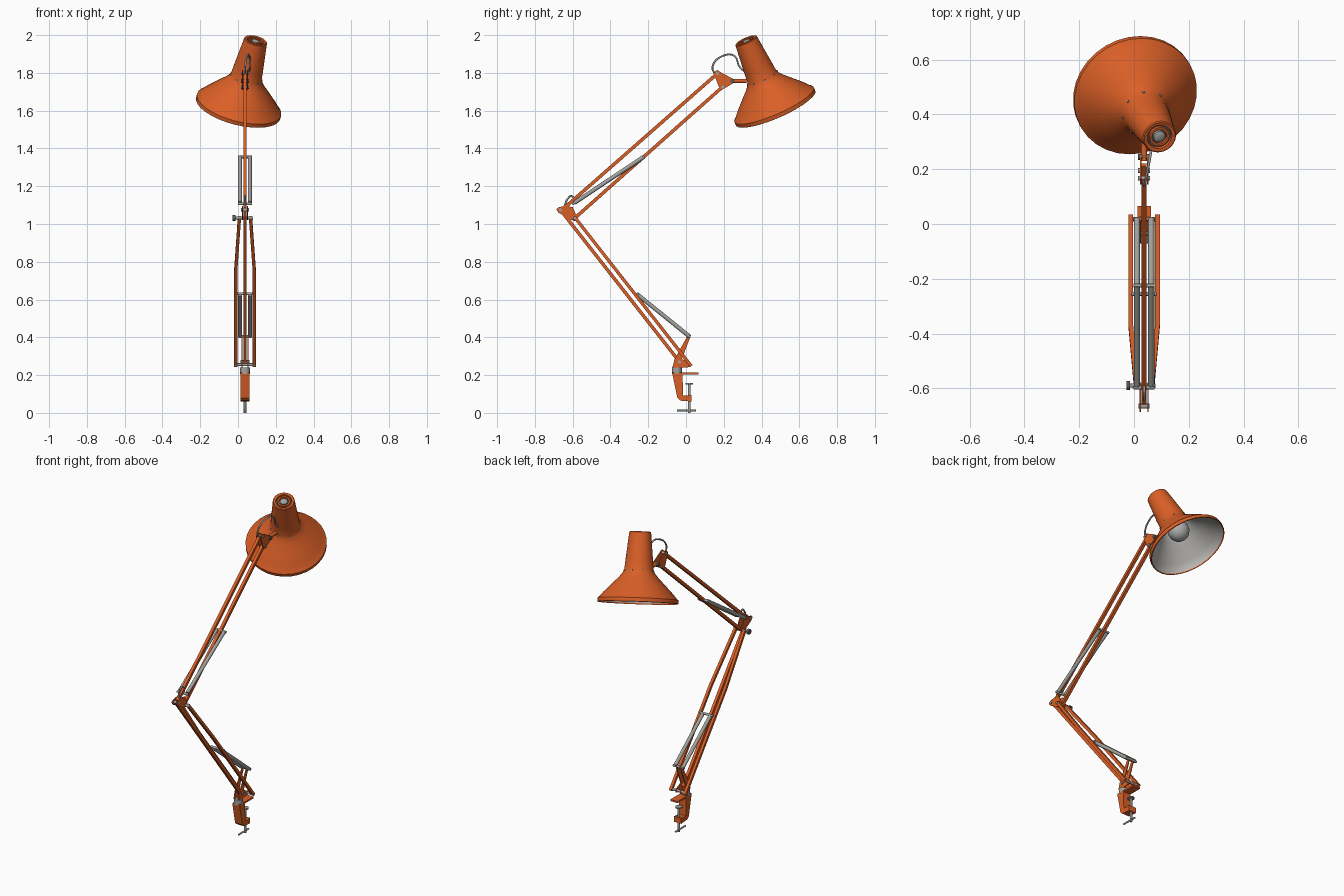
import bpy, bmesh, math
from mathutils import Vector

if "Cube" in bpy.data.objects:
    bpy.data.objects.remove(bpy.data.objects["Cube"])

CX = 0.037  # the arm's middle plane


def mat(name, c):
    m = bpy.data.materials.new(name)
    m.diffuse_color = (*c, 1)
    m.use_nodes = True
    m.node_tree.nodes["Principled BSDF"].inputs["Base Color"].default_value = m.diffuse_color
    return m


ORANGE = mat("orange paint", (0.70, 0.115, 0.02))
STEEL = mat("steel", (0.36, 0.36, 0.34))
DARK = mat("dark metal", (0.10, 0.10, 0.10))
LINING = mat("pale grey lining", (0.50, 0.49, 0.47))
BULB = mat("bulb grey", (0.42, 0.42, 0.42))


def finish(name, bm, m, smooth=True):
    bmesh.ops.recalc_face_normals(bm, faces=bm.faces)
    me = bpy.data.meshes.new(name)
    bm.to_mesh(me)
    bm.free()
    me.materials.append(m)
    if smooth:
        me.shade_smooth()
        me.set_sharp_from_angle(angle=math.radians(35))
    ob = bpy.data.objects.new(name, me)
    bpy.context.collection.objects.link(ob)
    return ob


def rod(name, a, b, r, m, seg=16):
    a, b = Vector(a), Vector(b)
    bm = bmesh.new()
    bmesh.ops.create_cone(bm, cap_ends=True, segments=seg, radius1=r, radius2=r, depth=(b - a).length)
    ob = finish(name, bm, m)
    ob.location = (a + b) / 2
    ob.rotation_euler = (b - a).to_track_quat('Z', 'Y').to_euler()
    return ob


def cross(name, y, z, half, r, m):
    """Rod running across the arm."""
    return rod(name, (CX - half, y, z), (CX + half, y, z), r, m)


def bar(name, pts, w, h, m):
    """Rectangular bar through points lying in a straight side-view line."""
    pts = [Vector(p) for p in pts]
    d = pts[-1] - pts[0]
    n = Vector((0, -d.z, d.y)).normalized() * h / 2
    s = Vector((w / 2, 0, 0))
    bm = bmesh.new()
    rings = [[bm.verts.new(p + o) for o in (s + n, n - s, -s - n, s - n)] for p in pts]
    for a, b in zip(rings, rings[1:]):
        for i in range(4):
            j = (i + 1) % 4
            bm.faces.new((a[i], a[j], b[j], b[i]))
    bm.faces.new(rings[0])
    bm.faces.new(rings[-1])
    return finish(name, bm, m, False)


def plate(name, x, t, yz, m):
    """Side profile extruded across x."""
    bm = bmesh.new()
    f = bm.faces.new([bm.verts.new((x - t / 2, y, z)) for y, z in yz])
    e = bmesh.ops.extrude_face_region(bm, geom=[f])
    bmesh.ops.translate(bm, vec=(t, 0, 0), verts=[v for v in e["geom"] if isinstance(v, bmesh.types.BMVert)])
    return finish(name, bm, m, False)


def wire(name, pts, r, m):
    cu = bpy.data.curves.new(name, 'CURVE')
    cu.dimensions = '3D'
    cu.bevel_depth, cu.bevel_resolution, cu.resolution_u = r, 2, 6
    sp = cu.splines.new('BEZIER')
    sp.bezier_points.add(len(pts) - 1)
    for b, p in zip(sp.bezier_points, pts):
        b.co = p
        b.handle_left_type = b.handle_right_type = 'AUTO'
    cu.materials.append(m)
    bpy.context.collection.objects.link(bpy.data.objects.new(name, cu))


# ---- Shade, turned about a tilted axis ----
TOP = Vector((0.094, 0.317, 1.973))
AXIS = Vector((-0.23, 0.39, -0.89)).normalized()
ROT = AXIS.to_track_quat('Z', 'Y')


def lathe(name, prof, m, seg=32):
    bm = bmesh.new()
    vs = [bm.verts.new((r, 0, t)) for r, t in prof]
    es = [bm.edges.new(p) for p in zip(vs, vs[1:])]
    bmesh.ops.spin(bm, geom=vs + es, cent=(0, 0, 0), axis=(0, 0, 1), angle=math.tau, steps=seg, use_duplicate=False)
    bmesh.ops.remove_doubles(bm, verts=bm.verts, dist=1e-5)
    ob = finish(name, bm, m)
    ob.location = TOP
    ob.rotation_euler = ROT.to_euler()
    return ob


lathe("shade", [(0.044, 0.016), (0.046, 0.002), (0.058, 0), (0.062, 0.004), (0.078, 0.16), (0.083, 0.215),
                (0.092, 0.235), (0.112, 0.26), (0.15, 0.298), (0.20, 0.35), (0.222, 0.376),
                (0.23, 0.382), (0.23, 0.403), (0.225, 0.405), (0.223, 0.385)], ORANGE)
lathe("shade_lining", [(0.224, 0.398), (0.221, 0.382), (0.197, 0.354), (0.147, 0.302), (0.108, 0.264),
                       (0.087, 0.238), (0.078, 0.215), (0.066, 0.10), (0, 0.10)], LINING)
lathe("cap_recess", [(0.046, 0.014), (0, 0.014)], DARK)
lathe("cap_ring", [(0.038, 0.014), (0.037, 0.003), (0.028, 0.003), (0.027, 0.014)], ORANGE)
lathe("cap_button", [(0.022, 0.014), (0.021, 0.004), (0.012, 0.0), (0, -0.001)], STEEL)
lathe("bulb", [(0, 0.345), (0.025, 0.34), (0.047, 0.323), (0.06, 0.298), (0.062, 0.275), (0.054, 0.245),
               (0.035, 0.215), (0.025, 0.19), (0.025, 0.10)], BULB)
for i in range(8):  # small rivets round the neck
    a = math.tau * (i + 0.5) / 8
    u = Vector((math.cos(a), math.sin(a), 0))
    p = [TOP + ROT @ (u * r + Vector((0, 0, 0.222))) for r in (0.08, 0.089)]
    rod("neck_rivet", p[0], p[1], 0.005, STEEL, 8)

# ---- Head joint ----
for s in (-1, 1):
    plate("head_plate", CX + s * 0.013, 0.006,
          [(0.145, 1.80), (0.165, 1.815), (0.19, 1.80), (0.25, 1.768), (0.25, 1.745), (0.19, 1.71), (0.175, 1.725)], ORANGE)
rod("shade_link", (CX, 0.23, 1.757), (CX, 0.32, 1.757), 0.011, ORANGE)
cross("head_upper_bolt", 0.167, 1.797, 0.022, 0.009, STEEL)
cross("head_lower_bolt", 0.195, 1.725, 0.022, 0.009, STEEL)
cross("shade_pivot", 0.245, 1.757, 0.022, 0.011, DARK)
wire("head_cable", [(CX, 0.165, 1.78), (CX, 0.14, 1.83), (0.05, 0.20, 1.892), (0.06, 0.255, 1.89),
                    (0.062, 0.285, 1.83), (0.058, 0.32, 1.80)], 0.005, STEEL)

# ---- Upper arm ----
bar("upper_arm_top_bar", [(CX, -0.65, 1.08), (CX, 0.17, 1.80)], 0.018, 0.018, ORANGE)
bar("upper_arm_bottom_bar", [(CX, -0.59, 1.03), (CX, 0.215, 1.745)], 0.018, 0.018, ORANGE)

# ---- Elbow ----
for s in (-1, 1):
    plate("elbow_plate", CX + s * 0.014, 0.005,
          [(-0.687, 1.077), (-0.675, 1.06), (-0.605, 1.02), (-0.582, 1.022), (-0.578, 1.04), (-0.60, 1.09),
           (-0.645, 1.095), (-0.675, 1.088)], ORANGE)
cross("elbow_outer_bolt", -0.665, 1.075, 0.02, 0.009, STEEL)
cross("elbow_rod", -0.59, 1.032, 0.042, 0.008, STEEL)
rod("elbow_knob", (-0.028, -0.59, 1.032), (-0.014, -0.59, 1.032), 0.016, DARK)
rod("elbow_knob_stem", (-0.016, -0.59, 1.032), (0.0, -0.59, 1.032), 0.007, STEEL)
wire("elbow_cable", [(CX, -0.645, 1.09), (CX, -0.625, 1.135), (CX, -0.605, 1.148), (CX, -0.585, 1.11)], 0.005, STEEL)

# ---- Lower arm: one middle bar and a pair of bent outer bars ----
bar("lower_arm_middle_bar", [(CX, -0.665, 1.075), (CX, -0.03, 0.265)], 0.018, 0.018, ORANGE)
for s in (-1, 1):
    bar("lower_arm_outer_bar", [(CX + s * 0.049, 0.028, 0.248), (CX + s * 0.049, -0.37, 0.756),
                                (CX + s * 0.029, -0.59, 1.037)], 0.017, 0.017, ORANGE)

# ---- Springs with their cross pins ----
for s in (-1, 1):
    x = CX + s * 0.026
    for label, a, b in (("lower", (-0.255, 0.625), (0.018, 0.405)), ("upper", (-0.59, 1.112), (-0.225, 1.355))):
        rod(label + "_spring", (x, *a), (x, *b), 0.011, STEEL)
cross("lower_spring_top_pin", -0.255, 0.63, 0.046, 0.007, STEEL)
cross("lower_spring_bottom_pin", 0.018, 0.405, 0.038, 0.007, STEEL)
cross("upper_spring_top_pin", -0.225, 1.355, 0.038, 0.007, STEEL)
cross("upper_spring_bottom_pin", -0.597, 1.107, 0.038, 0.007, STEEL)

# ---- Base bracket ----
for s in (-1, 1):
    plate("base_bracket", CX + s * 0.015, 0.006,
          [(0.027, 0.412), (0.010, 0.412), (-0.06, 0.285), (-0.072, 0.24), (-0.03, 0.238), (0.025, 0.243),
           (0.027, 0.262), (-0.022, 0.285)], ORANGE)
cross("base_front_pin", -0.035, 0.27, 0.024, 0.009, STEEL)
cross("base_rear_pin", 0.018, 0.255, 0.055, 0.008, STEEL)
rod("swivel_collar", (CX, -0.048, 0.205), (CX, -0.048, 0.24), 0.026, STEEL, 24)

# ---- Table clamp ----
plate("clamp_top_plate", CX, 0.05, [(-0.072, 0.203), (0.066, 0.203), (0.066, 0.213), (-0.072, 0.213)], ORANGE)
plate("clamp_body", CX, 0.05,
      [(-0.072, 0.206), (-0.018, 0.206), (-0.016, 0.092), (0.01, 0.092), (0.03, 0.095), (0.03, 0.06),
       (-0.03, 0.065), (-0.046, 0.08)], ORANGE)
rod("clamp_screw", (CX, 0.018, 0.0), (CX, 0.018, 0.155), 0.007, STEEL)
rod("clamp_pad", (CX, 0.018, 0.15), (CX, 0.018, 0.158), 0.02, STEEL, 20)
rod("clamp_handle", (CX, -0.047, 0.012), (CX, 0.052, 0.012), 0.005, STEEL)
